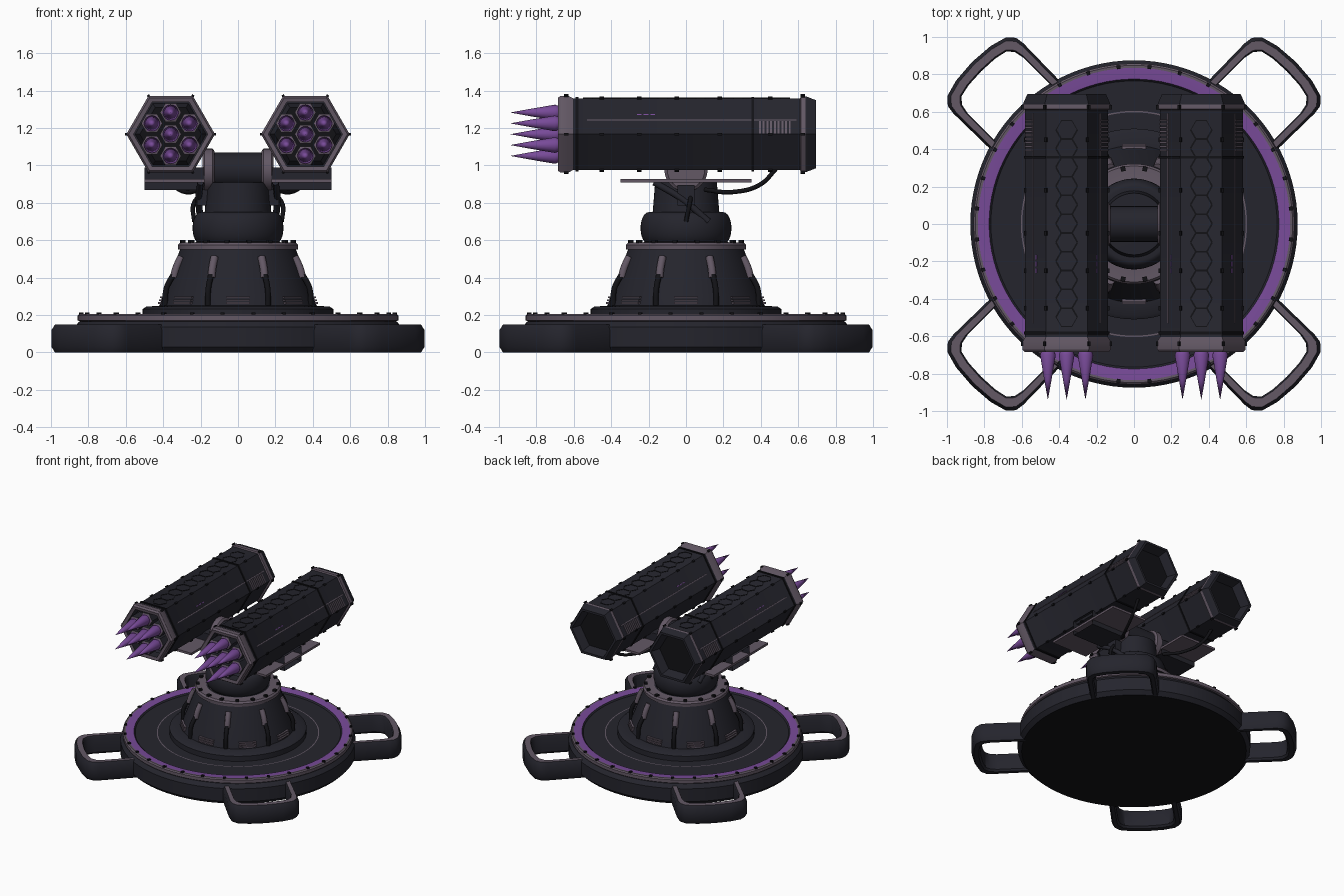
import bpy, bmesh, math
from mathutils import Matrix, Vector

if "Cube" in bpy.data.objects:
    bpy.data.objects.remove(bpy.data.objects["Cube"])

MATS = []
for name, col in (("dark body", (0.018, 0.018, 0.026)), ("mauve trim", (0.125, 0.098, 0.13)),
                  ("purple", (0.19, 0.07, 0.32)), ("black", (0.006, 0.006, 0.008))):
    m = bpy.data.materials.new(name)
    m.diffuse_color = (*col, 1)
    m.use_nodes = True
    m.node_tree.nodes["Principled BSDF"].inputs["Base Color"].default_value = m.diffuse_color
    MATS.append(m)
BODY, TRIM, PURPLE, BLACK = range(4)
T, pi = Matrix.Translation, math.pi
ALONG_Y = Matrix.Rotation(-pi / 2, 4, 'X')
ALONG_X = Matrix.Rotation(pi / 2, 4, 'Y')


def rot(a, axis='Z'):
    return Matrix.Rotation(a, 4, axis)


def finish(name, bm):
    bmesh.ops.remove_doubles(bm, verts=bm.verts, dist=1e-5)
    me = bpy.data.meshes.new(name)
    bm.to_mesh(me)
    bm.free()
    for m in MATS:
        me.materials.append(m)
    me.shade_smooth()
    me.set_sharp_from_angle(angle=0.6)
    ob = bpy.data.objects.new(name, me)
    bpy.context.collection.objects.link(ob)
    return ob


def lathe(bm, pts, n=64, mat=Matrix()):
    """Revolve (radius, height, colour of the next band) points."""
    rings = [[bm.verts.new(mat @ Vector((p[0] * math.cos(2 * pi * k / n),
              p[0] * math.sin(2 * pi * k / n), p[1]))) for k in range(n)] for p in pts]
    for i, (a, b) in enumerate(zip(rings, rings[1:])):
        for k in range(n):
            j = (k + 1) % n
            bm.faces.new((a[k], a[j], b[j], b[k])).material_index = pts[i][2]


def box(bm, mat, size, colour):
    vs = bmesh.ops.create_cube(bm, size=1, matrix=mat @ Matrix.Diagonal((*size, 1)))["verts"]
    for f in {f for v in vs for f in v.link_faces}:
        f.material_index = colour


def tube(name, pts, r, colour):
    cu = bpy.data.curves.new(name, 'CURVE')
    cu.dimensions, cu.bevel_depth, cu.bevel_resolution = '3D', r, 2
    cu.resolution_u, cu.use_fill_caps = 8, True
    sp = cu.splines.new('BEZIER')
    sp.bezier_points.add(len(pts) - 1)
    for b, p in zip(sp.bezier_points, pts):
        b.co, b.handle_left_type, b.handle_right_type = p, 'AUTO', 'AUTO'
    cu.materials.append(MATS[colour])
    ob = bpy.data.objects.new(name, cu)
    bpy.context.collection.objects.link(ob)


# Round base with trim rim and purple band
bm = bmesh.new()
lathe(bm, [(0, 0, BLACK), (0.845, 0, BODY), (0.875, 0.03, BODY), (0.875, 0.135, BODY),
           (0.85, 0.165, BODY), (0.84, 0.165, TRIM), (0.858, 0.172, TRIM), (0.858, 0.198, TRIM),
           (0.848, 0.206, TRIM), (0.835, 0.206, PURPLE), (0.775, 0.2, BODY), (0.765, 0.19, BODY),
           (0.605, 0.19, TRIM), (0.597, 0.19, BODY), (0, 0.19, BODY)], 96)
finish("base", bm)
bm = bmesh.new()
for k in range(32):
    box(bm, rot((k + .5) * pi / 16) @ T((0.842, 0, 0.208)), (0.02, 0.02, 0.014), BLACK)
finish("base_bolts", bm)

# Four carrying handles on the diagonals
outer = [(0.8, .26), (1.1, .265), (1.15, .258), (1.19, .22), (1.215, .13), (1.225, 0)]
inner = [(0.8, .21), (1.05, .21), (1.1, .2), (1.135, .17), (1.15, .1), (1.155, 0)]
outer += [(u, -v) for u, v in outer[-2::-1]]
inner += [(u, -v) for u, v in inner[-2::-1]]
section = [(0, .03, BODY), (0, .12, BODY), (.25, .15, TRIM), (.88, .15, BODY),
           (1, .135, BODY), (1, .015, BODY), (.8, 0, BODY), (.25, 0, BODY)]
for q in range(4):
    bm = bmesh.new()
    spin = rot(pi / 4 + q * pi / 2)
    rows = [[bm.verts.new(spin @ Vector((o[0] + (i[0] - o[0]) * t, o[1] + (i[1] - o[1]) * t, z)))
             for o, i in zip(outer, inner)] for t, z, _ in section]
    for s in range(8):
        a, b = rows[s], rows[(s + 1) % 8]
        for k in range(len(outer) - 1):
            bm.faces.new((a[k], a[k + 1], b[k + 1], b[k])).material_index = section[s][2]
    bmesh.ops.recalc_face_normals(bm, faces=bm.faces)
    finish("handle", bm)

# Conical pedestal, collar, bulge and neck
bm = bmesh.new()
lathe(bm, [(0.51, 0.18, BODY), (0.51, 0.232, BODY), (0.49, 0.245, BODY), (0.42, 0.25, BODY),
           (0.405, 0.3, BODY), (0.31, 0.55, BODY), (0.32, 0.55, TRIM), (0.322, 0.575, TRIM),
           (0.31, 0.588, TRIM), (0.235, 0.588, BODY), (0.225, 0.59, BODY)])
finish("pedestal", bm)
bm = bmesh.new()
arc = [(0.2 + 0.043 * math.cos(a), 0.665 + 0.085 * math.sin(a), BODY)
       for a in [math.radians(d) for d in range(-75, 91, 15)]]
lathe(bm, arc + [(0.178, 0.75, BODY), (0.165, 0.91, BODY), (0, 0.915, BODY)], 48)
finish("turret_neck", bm)

# Collar bolts, louvres and hoses around the pedestal
bm = bmesh.new()
for k in range(16):
    box(bm, rot((k + .5) * pi / 8) @ T((0.3, 0, 0.592)), (0.025, 0.025, 0.018), BLACK)
finish("collar_bolts", bm)
bm = bmesh.new()
for k in range(8):
    for z in (0.265, 0.28, 0.295):
        box(bm, rot(k * pi / 4) @ T((0.412 - (z - .265) * .3, 0, z)), (0.03, 0.13, 0.009), TRIM)
finish("louvres", bm)
for k in range(8):
    d = rot((k + .5) * pi / 4)
    tube("hose", [d @ Vector(p) for p in ((.42, 0, .25), (.415, 0, .34), (.365, 0, .43))], 0.016, BLACK)
    tube("hose_cover", [d @ Vector(p) for p in ((.372, 0, .4), (.358, 0, .45), (.328, 0, .51))], 0.022, TRIM)

# Yoke axle with cheek discs
bm = bmesh.new()
lathe(bm, [(0, -.13, BODY), (.095, -.13, BODY), (.095, .13, BODY), (0, .13, BODY)], 32, T((0, 0, .975)) @ ALONG_X)
finish("yoke_axle", bm)
for s in (-1, 1):
    bm = bmesh.new()
    lathe(bm, [(0, -.033, TRIM), (.1, -.033, TRIM), (.115, -.022, TRIM), (.115, .022, TRIM),
               (.1, .033, TRIM), (0, .033, TRIM)], 32, T((s * .158, 0, .975)) @ ALONG_X)
    finish("yoke_cheek", bm)
    bm = bmesh.new()
    box(bm, T((s * .18, 0, .84)), (.08, .09, .11), BODY)
    finish("yoke_arm", bm)
    # Launcher bracket, open at its ends, and its rail
    bm = bmesh.new()
    box(bm, T((s * .34, 0, .93)), (.32, .22, .12), BODY)
    ends = [f for f in bm.faces if abs(f.normal.x) > .5]
    bmesh.ops.delete(bm, geom=ends, context='FACES_ONLY')
    finish("pod_bracket", bm)
    bm = bmesh.new()
    box(bm, T((s * .34, 0, .918)), (.32, .7, .018), TRIM)
    finish("pod_rail", bm)
    # Brace and power cables
    tube("brace", [(s * .2, -.17, .91), (s * .21, -.02, .82), (s * .2, .12, .7)], .018, BODY)
    tube("neck_cable", [(s * .17, .03, .86), (s * .235, .02, .8), (s * .235, 0, .7)], .012, BLACK)
    tube("pod_cable", [(s * .2, .1, .87), (s * .28, .25, .858), (s * .34, .4, .9), (s * .36, .48, .98)], .012, BLACK)


def on_face(k, y, s):
    """Frame on hexagon side k: x along the side, y along the pod, z outward."""
    a = math.radians(30 + 60 * k)
    n, t = Vector((math.cos(a), 0, math.sin(a))), Vector((-math.sin(a), 0, math.cos(a)))
    m = Matrix((t, (0, 1, 0), n)).transposed().to_4x4()
    return T(n * .1923 + t * s + Vector((0, y, 0))) @ m


# Two hexagonal launcher pods
for sx in (-1, 1):
    P = T((sx * .36, 0, 1.167))
    bm = bmesh.new()
    lathe(bm, [(.198, -.6, BODY), (.198, -.68, TRIM), (.225, -.685, TRIM), (.237, -.67, TRIM),
               (.237, -.63, TRIM), (.222, -.605, BODY), (.222, .61, TRIM), (.234, .615, TRIM),
               (.234, .64, BODY), (.23, .65, BODY), (.21, .695, BODY), (.19, .695, BODY),
               (.165, .62, BLACK), (0, .62, BLACK)], 6, P @ ALONG_Y)
    finish("pod_shell", bm)
    bm = bmesh.new()
    for y in (-.59, .35):
        lathe(bm, [(.222, y, BLACK), (.229, y, BLACK), (.229, y + .014, BLACK), (.222, y + .014, BLACK)], 6, P @ ALONG_Y)
    for y in (-.64, -.45, -.25, -.05, .18, .45, .625):
        for k in range(6):
            r = .236 if abs(y) > .6 else .222
            box(bm, P @ rot(-k * pi / 3, 'Y') @ T((r, y, 0)), (.014, .025, .014), BLACK)
    finish("pod_bands_and_bolts", bm)
    # Side stripes, dashes and vents
    bm = bmesh.new()
    for k, s in ((0, 1), (2, -1)):
        box(bm, P @ on_face(k, .03, -.024 * s), (.007, 1.12, .006), TRIM)
        for i in range(3):
            box(bm, P @ on_face(k, -.25 + i * .036, .01 * s), (.007, .026, .006), PURPLE)
        for i in range(9):
            box(bm, P @ on_face(k, .395 + i * .02, -.07 * s), (.075, .01, .008), TRIM)
    finish("pod_markings", bm)
    # Honeycomb lines on the top panel
    bm = bmesh.new()
    R = .058
    for row in range(11):
        for col in (-1, 0, 1):
            if row == 10 and col:
                continue
            c = Vector((col * R * 1.5, -.5 + row * R * 1.732 + abs(col) * R * .866, 0))
            lathe(bm, [(R, 0, BLACK), (R, .003, BLACK), (R - .005, .003, BLACK), (R - .005, 0, BLACK)],
                  6, P @ T((0, 0, .1923)) @ T(c))
    bmesh.ops.delete(bm, geom=[v for v in bm.verts if abs(v.co.x - sx * .36) > .112], context='VERTS')
    finish("honeycomb", bm)
    # Seven rockets in hexagonal collars
    spots = [(0, 0)] + [(.116 * math.cos(a), .116 * math.sin(a))
                        for a in [math.radians(30 + 60 * k) for k in range(6)]]
    for x, z in spots:
        bm = bmesh.new()
        M = P @ T((x, 0, z)) @ ALONG_Y
        lathe(bm, [(0, -.94, PURPLE), (.02, -.83, PURPLE), (.042, -.7, PURPLE), (.036, -.685, PURPLE)], 20, M)
        lathe(bm, [(0, -.685, PURPLE), (.046, -.685, TRIM), (.057, -.68, BODY), (.057, -.58, BODY), (0, -.58, BODY)], 6, M)
        finish("rocket", bm)
